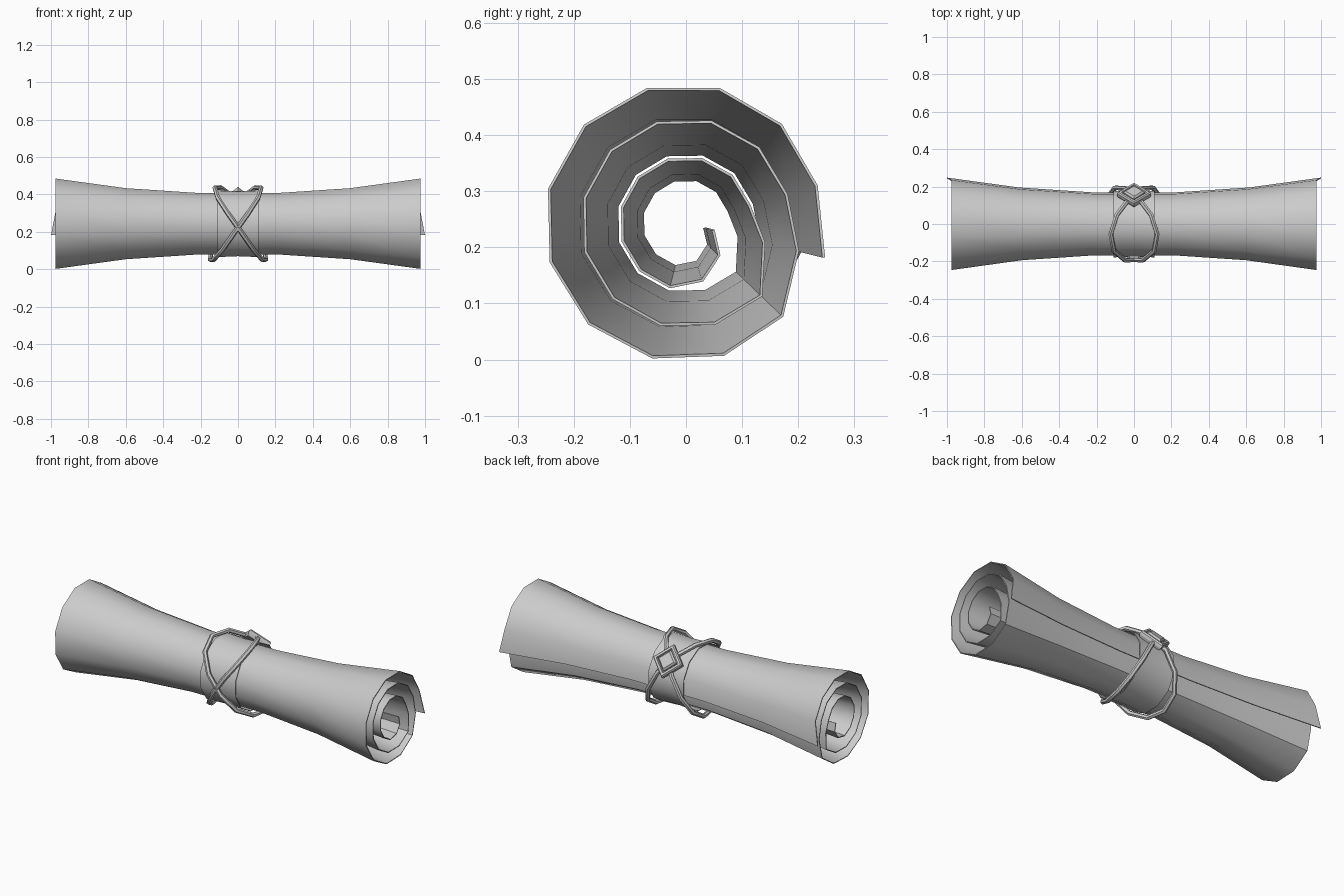
import bpy, bmesh
from math import sin, cos, pi, radians
from mathutils import Matrix, Vector

if "Cube" in bpy.data.objects:
    bpy.data.objects.remove(bpy.data.objects["Cube"])

AXIS_Z = 0.243
START = -14   # angle of the loose edge, degrees from +y
STEP = 30

grey = bpy.data.materials.new("plain_grey")
grey.use_nodes = True
grey.diffuse_color = (0.6, 0.6, 0.6, 1)
grey.node_tree.nodes["Principled BSDF"].inputs["Base Color"].default_value = (0.6, 0.6, 0.6, 1)


def add(name, data):
    obj = bpy.data.objects.new(name, data)
    bpy.context.collection.objects.link(obj)
    data.materials.append(grey)
    return obj


def finish(obj, angle=35):
    bpy.ops.object.select_all(action="DESELECT")
    bpy.context.view_layer.objects.active = obj
    obj.select_set(True)
    if obj.type == "CURVE":
        bpy.ops.object.convert(target="MESH")
    for mod in list(obj.modifiers):
        bpy.ops.object.modifier_apply(modifier=mod.name)
    bpy.ops.object.shade_smooth_by_angle(angle=radians(angle))


def around(x, radius, degrees):
    a = radians(degrees)
    return Vector((x, radius * cos(a), AXIS_Z + radius * sin(a)))


def sheet(name, rows, thickness):
    """Skin rows of points and give the skin a thickness."""
    bm = bmesh.new()
    grid = [[bm.verts.new(p) for p in row] for row in rows]
    for r0, r1 in zip(grid, grid[1:]):
        for i in range(len(r0) - 1):
            bm.faces.new((r0[i], r0[i + 1], r1[i + 1], r1[i]))
    bmesh.ops.remove_doubles(bm, verts=bm.verts, dist=0.0001)
    bmesh.ops.recalc_face_normals(bm, faces=bm.faces)
    mesh = bpy.data.meshes.new(name)
    bm.to_mesh(mesh)
    bm.free()
    obj = add(name, mesh)
    mod = obj.modifiers.new("thickness", "SOLIDIFY")
    mod.thickness = thickness
    mod.offset = 0
    finish(obj)


# Rolled sheet: three laps wound inward, flaring towards both ends
def spiral_radius(k):
    special = {0: 0.253, 11: 0.238, 12: 0.205, 24: 0.143,
               34: 0.106, 35: 0.082, 36: 0.05}
    lap = min(k // 12, 2)
    wave = 0.005 * sin(pi * (k % 12 - 3) / 6) if lap == 0 else 0
    return special.get(k, (0.246, 0.186, 0.117)[lap] + wave)


stations = [(-0.975, 1), (-0.6, 0.785), (-0.22, 0.68),
            (0.22, 0.68), (0.6, 0.785), (0.975, 1)]
rows = []
for k in range(37):
    stretch = 1.025 if k == 0 else 1
    rows.append([around(x * stretch, spiral_radius(k) * flare, START + STEP * k)
                 for x, flare in stations])
sheet("rolled_sheet", rows, 0.005)

# Wrap band round the waist
sheet("wrap_band", [[around(x, r, START + STEP * k) for x, r in
                     ((-0.11, 0.182), (0, 0.177), (0.11, 0.182))]
                    for k in range(13)], 0.004)

# Two cords crossing at the front and behind the clasp
CLASP, FRONT = 37, 185


def cord_x(degrees):
    if degrees <= FRONT:
        return 0.125 * sin(pi * (degrees - CLASP) / (FRONT - CLASP))
    return -0.15 * sin(pi * (degrees - FRONT) / (360 + CLASP - FRONT))


for side, name in ((1, "cord_left"), (-1, "cord_right")):
    curve = bpy.data.curves.new(name, "CURVE")
    curve.dimensions = "3D"
    curve.bevel_depth = 0.013
    curve.bevel_resolution = 1
    spline = curve.splines.new("POLY")
    spline.points.add(11)
    spline.use_cyclic_u = True
    for k, point in enumerate(spline.points):
        angle = START + STEP * (k + 2)
        point.co = (*around(side * cord_x(angle), 0.199, angle), 1)
    finish(add(name, curve), 50)

# Square clasp with a stepped face, lying against the upper back
tilt = radians(CLASP)
normal = Vector((0, cos(tilt), sin(tilt)))
up = Vector((0, -sin(tilt), cos(tilt)))
side_axis = up.cross(normal)
place = Matrix((side_axis, up, normal)).transposed().to_4x4()
place.translation = around(0, 0.185, CLASP)


def clasp_part(name, profile):
    bm = bmesh.new()
    rings = [[bm.verts.new((r * cos(i * pi / 2), r * sin(i * pi / 2), h))
              for i in range(4)] for r, h in profile]
    for a, b in zip(rings, rings[1:]):
        for i in range(4):
            j = (i + 1) % 4
            bm.faces.new((a[i], a[j], b[j], b[i]))
    bm.faces.new(rings[0][::-1])
    bm.faces.new(rings[-1])
    bm.transform(place)
    bmesh.ops.recalc_face_normals(bm, faces=bm.faces)
    mesh = bpy.data.meshes.new(name)
    bm.to_mesh(mesh)
    bm.free()
    add(name, mesh)


clasp_part("clasp_frame", [(0.082, -0.01), (0.092, 0.005), (0.092, 0.02),
                           (0.084, 0.028), (0.068, 0.028), (0.064, 0.018)])
clasp_part("clasp_stone", [(0.058, 0.01), (0.058, 0.026), (0.046, 0.036)])
